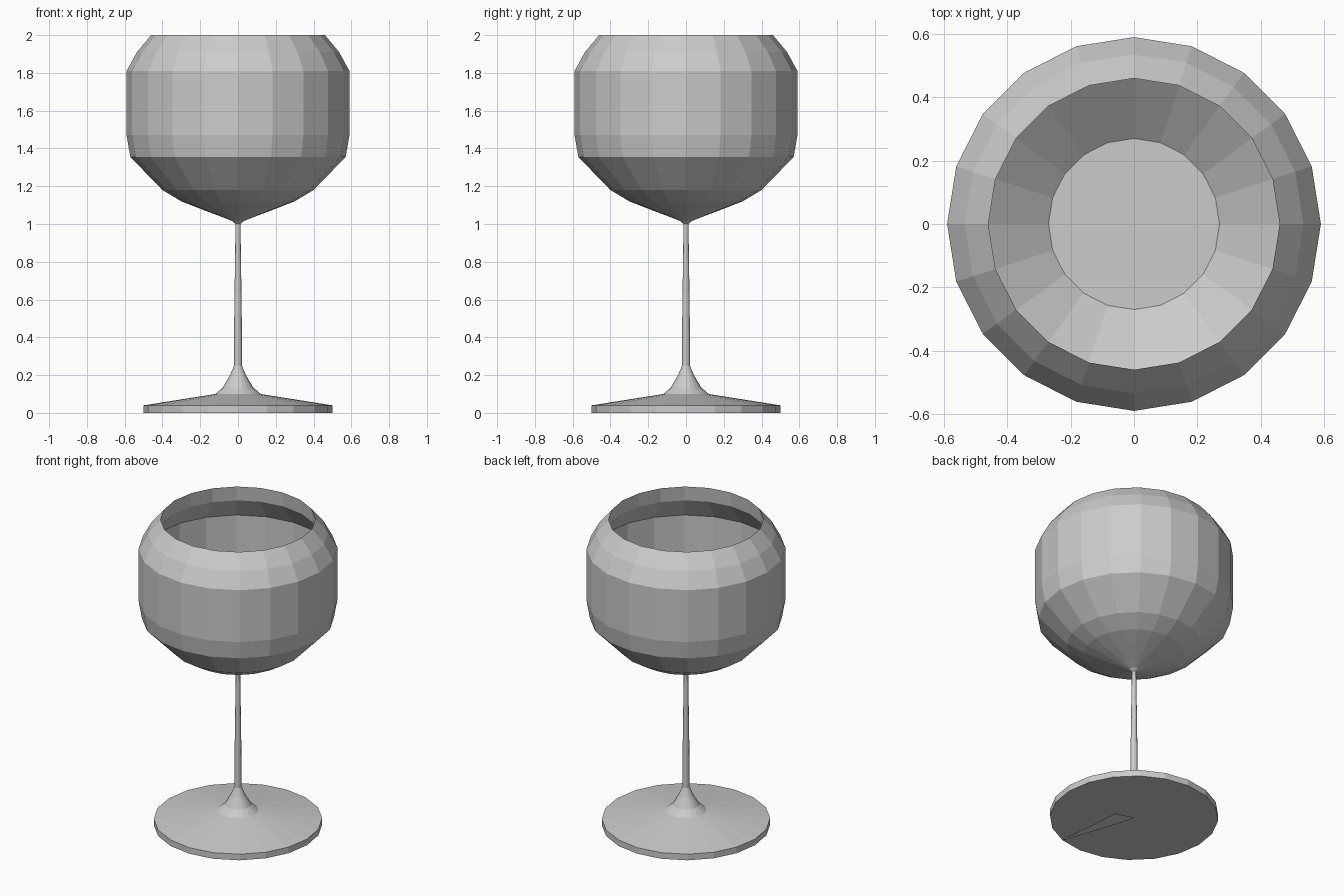
import bpy
import bmesh
from math import cos, sin, radians, tau

if "Cube" in bpy.data.objects:
    bpy.data.objects.remove(bpy.data.objects["Cube"])

SIDES = 20


def lathe(name, profile, cap_end=False):
    """Spin a (radius, z) profile, running upward on the outside, about z."""
    bm = bmesh.new()
    rings = [[bm.verts.new((r * cos(tau * i / SIDES), r * sin(tau * i / SIDES), z))
              for i in range(SIDES)] for r, z in profile]
    for low, high in zip(rings, rings[1:]):
        for i in range(SIDES):
            j = (i + 1) % SIDES
            bm.faces.new((low[i], low[j], high[j], high[i]))
    if cap_end:
        bm.faces.new(rings[-1])
    mesh = bpy.data.meshes.new(name)
    bm.to_mesh(mesh)
    bm.free()
    obj = bpy.data.objects.new(name, mesh)
    bpy.context.collection.objects.link(obj)
    return obj


# Bowl: outer wall up to the rim, then inner wall down to a flat floor
outer = [(0.013, 1.0), (0.03, 1.015), (0.10, 1.043), (0.19, 1.077), (0.30, 1.12),
         (0.40, 1.18), (0.57, 1.355), (0.59, 1.47), (0.59, 1.81), (0.535, 1.91), (0.46, 2.0)]
inner = [(0.47, 1.905), (0.575, 1.76), (0.575, 1.48), (0.555, 1.39), (0.27, 1.17)]
lathe("bowl", outer + inner, cap_end=True)

# Stem: slightly thicker towards the foot
lathe("stem", [(0.021, 0.25), (0.02, 0.50), (0.016, 0.80), (0.013, 1.0)])

# Foot: thin disc with a shallow cone and a flared neck
foot = lathe("foot", [(0.50, 0.0), (0.50, 0.04), (0.12, 0.10), (0.08, 0.135),
                      (0.045, 0.195), (0.027, 0.235), (0.021, 0.25)])

# Underside: fan around the centre that leaves a narrow opening on one side
bm = bmesh.new()
bm.from_mesh(foot.data)
bm.verts.ensure_lookup_table()
rim = [bm.verts[i] for i in range(SIDES)]
centre = bm.verts.new((0, 0, 0))
first, last = 19, 16
for k in range(SIDES - 3):
    a, b = rim[(first + k) % SIDES], rim[(first + k + 1) % SIDES]
    bm.faces.new((centre, b, a))
tip = bm.verts.new((0.12 * cos(radians(-18)), 0.12 * sin(radians(-18)), 0))
for k in range(last, first):
    bm.faces.new((tip, rim[k + 1], rim[k]))
bm.to_mesh(foot.data)
bm.free()
